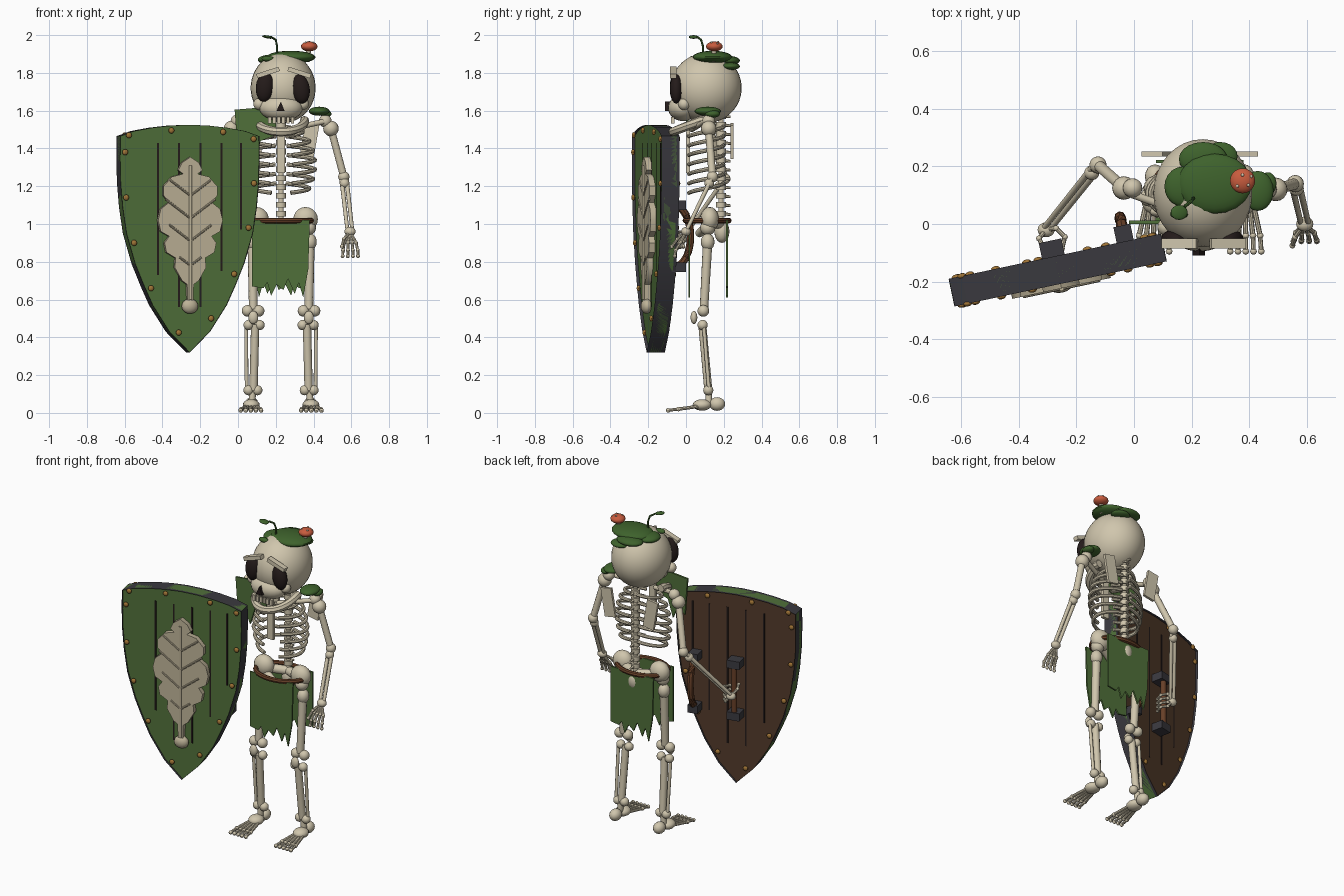
import bpy, bmesh, math
from mathutils import Vector, Matrix

if "Cube" in bpy.data.objects:
    bpy.data.objects.remove(bpy.data.objects["Cube"])

def paint(name, r, g, b):
    m = bpy.data.materials.new(name)
    m.diffuse_color = [((c / 255 + 0.055) / 1.055) ** 2.4 for c in (r, g, b)] + [1]
    m.use_nodes = True
    m.node_tree.nodes["Principled BSDF"].inputs["Base Color"].default_value = m.diffuse_color
    return m

BONE = paint("bone", 208, 198, 173)
TAN = paint("carved_tan", 190, 179, 152)
CLOTH = paint("cloth_green", 80, 112, 58)
MOSS = paint("moss_green", 62, 98, 44)
IRON = paint("dark_iron", 58, 57, 63)
WOOD = paint("wood_brown", 82, 58, 42)
LEATHER = paint("leather_brown", 104, 64, 40)
GOLD = paint("brass", 160, 116, 54)
BLACK = paint("hollow_black", 36, 27, 26)
RED = paint("mushroom_red", 200, 92, 62)

CX = 0.228                                            # body centre line
SHIELD = Matrix.Translation((-0.265, -0.16, 0)) @ Matrix.Rotation(math.radians(12), 4, 'Z')

def part(name, build, mats, matrix=None, rule=None):
    bm = bmesh.new()
    build(bm)
    bmesh.ops.recalc_face_normals(bm, faces=bm.faces)
    if rule:
        for f in bm.faces:
            f.material_index = rule(f)
    me = bpy.data.meshes.new(name)
    bm.to_mesh(me)
    bm.free()
    for m in mats if isinstance(mats, list) else [mats]:
        me.materials.append(m)
    ob = bpy.data.objects.new(name, me)
    bpy.context.collection.objects.link(ob)
    if matrix:
        ob.matrix_world = matrix
    bpy.ops.object.select_all(action='DESELECT')
    ob.select_set(True)
    bpy.context.view_layer.objects.active = ob
    bpy.ops.object.shade_smooth_by_angle(angle=math.radians(40))
    return ob

def ball(bm, c, r, tilt=0, seg=16):
    r = (r, r, r) if isinstance(r, (int, float)) else r
    m = Matrix.Translation(c) @ Matrix.Rotation(math.radians(tilt), 4, 'Y') @ Matrix.Diagonal((*r, 1))
    bmesh.ops.create_uvsphere(bm, u_segments=seg, v_segments=max(6, seg * 2 // 3), radius=1, matrix=m)

def rod(bm, a, b, r1, r2=None, seg=10):
    a, b = Vector(a), Vector(b)
    m = Matrix.Translation((a + b) / 2) @ (b - a).to_track_quat('Z', 'Y').to_matrix().to_4x4()
    bmesh.ops.create_cone(bm, cap_ends=True, segments=seg, radius1=r1,
                          radius2=r1 if r2 is None else r2, depth=(b - a).length, matrix=m)

def bone(bm, a, b, r, knob):
    rod(bm, a, b, r)
    ball(bm, a, knob)
    ball(bm, b, knob)

def box(bm, c, size, tilt=0):
    m = Matrix.Translation(c) @ Matrix.Rotation(math.radians(tilt), 4, 'Y') @ Matrix.Diagonal((*size, 1))
    bmesh.ops.create_cube(bm, size=1, matrix=m)

def tube(bm, pts, r, closed=False, seg=8):
    pts, n, rings = [Vector(p) for p in pts], len(pts), []
    for i, p in enumerate(pts):
        t = pts[(i + 1) % n] - pts[i - 1] if closed else pts[min(i + 1, n - 1)] - pts[max(i - 1, 0)]
        side = t.cross(Vector((0.01, 0.02, 1))).normalized() if abs(t.normalized().z) < 0.95 else t.cross(Vector((1, 0, 0))).normalized()
        up = side.cross(t).normalized()
        rings.append([bm.verts.new(p + r * (math.cos(a) * side + math.sin(a) * up))
                      for a in (2 * math.pi * k / seg for k in range(seg))])
    for i in range(n if closed else n - 1):
        A, B = rings[i], rings[(i + 1) % n]
        for k in range(seg):
            bm.faces.new((A[k], A[k - 1], B[k - 1], B[k]))
    if not closed:
        bm.faces.new(rings[0])
        bm.faces.new(rings[-1][::-1])

def prism(bm, pts, y0, y1):
    f = bm.faces.new([bm.verts.new((x, y0, z)) for x, z in pts])
    ext = bmesh.ops.extrude_face_region(bm, geom=[f])["geom"]
    bmesh.ops.translate(bm, vec=(0, y1 - y0, 0), verts=[v for v in ext if isinstance(v, bmesh.types.BMVert)])

def mirrored(half):
    return half + [(-x, z) for x, z in reversed(half) if x > 0]

# ---- Skull ----
part("cranium", lambda bm: ball(bm, (0.239, 0.107, 1.72), (0.172, 0.188, 0.185), seg=32), BONE)

def face(bm):
    ball(bm, (CX, -0.015, 1.615), (0.115, 0.08, 0.07), seg=24)               # muzzle
    for s in (-1, 1):
        ball(bm, (CX + s * 0.115, -0.01, 1.635), 0.032)                      # cheeks
        box(bm, (CX + 0.014 + s * 0.083, -0.068, 1.802), (0.125, 0.035, 0.024), s * 18)  # brows
    for i in range(6):
        box(bm, (CX - 0.06 + i * 0.024, -0.07, 1.55), (0.017, 0.02, 0.035))  # teeth
part("face_bones", face, BONE)
jaw = [(CX + 0.125 * math.sin(a), 0.08 - 0.15 * math.cos(a), 1.548 - 0.06 * max(0, math.cos(a)))
       for a in (math.radians(d) for d in range(-100, 101, 10))]
part("jaw", lambda bm: tube(bm, jaw, 0.024), BONE)

def sockets(bm):
    ball(bm, (0.142, -0.052, 1.725), (0.048, 0.034, 0.078), 6)
    ball(bm, (0.332, -0.052, 1.715), (0.048, 0.034, 0.078), -8)
    prism(bm, [(0.203, 1.597), (0.247, 1.597), (0.227, 1.648)], -0.11, -0.06)
part("eye_sockets_and_nose", sockets, BLACK)

# ---- Moss, sprout and mushroom ----
def moss(bm):
    for c, r in (((0.28, 0.14, 1.883), (0.13, 0.105, 0.034)), ((0.24, 0.225, 1.865), (0.085, 0.06, 0.025)),
                 ((0.17, 0.13, 1.87), (0.065, 0.07, 0.026)), ((0.30, 0.235, 1.835), (0.06, 0.05, 0.02)),
                 ((0.157, 0.035, 1.875), (0.032, 0.018, 0.015)), ((0.43, 0.115, 1.597), (0.055, 0.07, 0.024)),
                 ((0.465, 0.14, 1.583), (0.03, 0.04, 0.02))):
        ball(bm, c, r, seg=20)
    tube(bm, [(0.205, 0.09, 1.88), (0.207, 0.09, 1.94), (0.2, 0.08, 1.975), (0.175, 0.06, 1.99)], 0.006)
    ball(bm, (0.157, 0.04, 1.99), (0.03, 0.026, 0.008), 10)
part("moss_and_sprout", moss, MOSS)
part("mushroom_cap", lambda bm: ball(bm, (0.377, 0.15, 1.94), (0.044, 0.044, 0.026), seg=20), RED)

def mushroom_stem(bm):
    rod(bm, (0.365, 0.145, 1.86), (0.377, 0.15, 1.935), 0.013)
    for dx, dy, dz in ((0.02, -0.015, 0.02), (-0.018, -0.018, 0.02), (0.0, 0.02, 0.023), (0.03, 0.015, 0.014)):
        ball(bm, (0.377 + dx, 0.15 + dy, 1.94 + dz), 0.006, seg=8)
part("mushroom_stem_and_spots", mushroom_stem, BONE)

# ---- Torso ----
def spine(bm):
    for i in range(12):
        z = 1.04 + i * 0.047
        rod(bm, (CX, 0.185, z), (CX, 0.185, z + 0.03), 0.027)
        rod(bm, (CX, 0.19, z + 0.015), (CX, 0.235, z + 0.01), 0.01, 0.007, 6)
    rod(bm, (CX, 0.185, 1.0), (CX, 0.185, 1.6), 0.014)
part("spine", spine, BONE)

def ribs(bm):
    for i, rx in enumerate((0.115, 0.15, 0.17, 0.18, 0.18, 0.17, 0.15)):
        for s in (-1, 1):
            tube(bm, [(CX + s * rx * math.cos(a), 0.105 + 0.095 * math.sin(a), 1.515 - i * 0.05 - 0.05 * k / 12)
                      for k, a in enumerate(math.radians(80 - 12.5 * k) for k in range(13))], 0.011)
    box(bm, (CX, 0.01, 1.39), (0.042, 0.02, 0.24))                          # breastbone
part("rib_cage", ribs, BONE)

def shoulder_bones(bm):
    for s in (-1, 1):
        rod(bm, (CX + s * 0.03, 0.03, 1.5), (CX + s * 0.24, 0.105, 1.545), 0.014)
        box(bm, (CX + s * 0.15, 0.243, 1.44), (0.075, 0.016, 0.18), s * 10)
part("collarbones_and_shoulder_blades", shoulder_bones, BONE)

def pelvis(bm):
    for s in (-1, 1):
        ball(bm, (CX + s * 0.13, 0.125, 1.025), (0.065, 0.05, 0.065))
        rod(bm, (CX + s * 0.13, 0.12, 1.0), (CX, 0.07, 0.95), 0.022)
        rod(bm, (CX + s * 0.13, 0.13, 1.01), (CX, 0.185, 1.0), 0.028)
    ball(bm, (CX, 0.19, 0.96), (0.045, 0.04, 0.06))
part("pelvis", pelvis, BONE)
part("belt", lambda bm: tube(bm, [(CX + 0.162 * math.cos(a), 0.112 + 0.115 * math.sin(a), 1.018)
     for a in (math.tau * k / 32 for k in range(32))], 0.015, True), LEATHER)

# ---- Cloth ----
hem = [(0.075, 0.67), (0.135, 0.66), (0.155, 0.69), (0.175, 0.62), (0.205, 0.68), (0.24, 0.65),
       (0.265, 0.71), (0.30, 0.63), (0.322, 0.69), (0.345, 0.61), (0.372, 0.76), (0.38, 1.02), (0.075, 1.02)]
part("front_loincloth", lambda bm: prism(bm, hem, 0.012, 0.022), CLOTH)
part("back_loincloth", lambda bm: prism(bm, [(2 * CX - x, z) for x, z in hem], 0.212, 0.222), CLOTH)
part("shoulder_cloth", lambda bm: prism(bm, [(-0.018, 1.605), (0.1, 1.615), (0.2, 1.6), (0.2, 1.47),
     (0.12, 1.44), (0.085, 1.33), (0.05, 1.41), (0.0, 1.37)], 0.0, 0.012), CLOTH)

# ---- Legs ----
def leg(s):
    def build(bm):
        X = lambda d: CX + s * d
        ball(bm, (X(0.145), 0.115, 0.98), 0.04)
        ball(bm, (X(0.153), 0.115, 0.905), (0.036, 0.036, 0.045))
        rod(bm, (X(0.152), 0.115, 0.91), (X(0.147), 0.095, 0.55), 0.026, 0.023)
        for dx in (-0.028, 0.03):
            ball(bm, (X(0.147 + dx), 0.092, 0.54), 0.031)                    # knee
            ball(bm, (X(0.142 + dx), 0.088, 0.465), 0.027)
            ball(bm, (X(0.148 + dx * 0.8), 0.118, 0.12), 0.027)              # ankle
        ball(bm, (X(0.147), 0.042, 0.505), (0.026, 0.018, 0.035))            # kneecap
        rod(bm, (X(0.137), 0.086, 0.47), (X(0.146), 0.118, 0.12), 0.022)
        rod(bm, (X(0.185), 0.095, 0.45), (X(0.182), 0.122, 0.12), 0.01)
        ball(bm, (X(0.155), 0.165, 0.047), (0.035, 0.042, 0.036))            # heel
        ball(bm, (X(0.158), 0.085, 0.042), (0.045, 0.05, 0.03))
        rod(bm, (X(0.15), 0.12, 0.11), (X(0.155), 0.12, 0.05), 0.018)
        for i in range(5):
            a, b = (X(0.13 + i * 0.014), 0.07, 0.035), (X(0.11 + i * 0.025), -0.04, 0.02)
            rod(bm, a, b, 0.009, seg=8)
            rod(bm, b, (X(0.106 + i * 0.027), -0.095, 0.014), 0.008, seg=8)
            ball(bm, b, 0.012, seg=8)
            ball(bm, (X(0.106 + i * 0.027), -0.095, 0.013), 0.012, seg=8)
    return build
part("left_leg", leg(-1), BONE)
part("right_leg", leg(1), BONE)

# ---- Arms ----
def arm(shoulder, elbow, wrist, fingers):
    def build(bm):
        S, E, W = Vector(shoulder), Vector(elbow), Vector(wrist)
        ball(bm, S + Vector((-0.03 if S.x > CX else 0.03, 0, 0.04)), 0.034)
        bone(bm, S, E, 0.02, 0.03)
        ball(bm, S, 0.041)
        ball(bm, E + (W - E) * 0.12, 0.026)
        for o in (Vector((0.013, 0, 0)), Vector((-0.013, 0, 0))):
            rod(bm, E + o, W + o, 0.012, 0.01)
        ball(bm, W, (0.03, 0.026, 0.024))
        for path in fingers:
            pts = [W] + [Vector(p) for p in path]
            for a, b in zip(pts, pts[1:]):
                rod(bm, a, b, 0.008, seg=8)
                ball(bm, b, 0.0105, seg=8)
    return build
part("right_arm", arm((0.492, 0.12, 1.505), (0.56, 0.14, 1.25), (0.593, 0.0, 0.96),
     [[(0.562 + i * 0.021, -0.03, 0.9), (0.556 + i * 0.026, -0.055, 0.86), (0.554 + i * 0.027, -0.06, 0.83)]
      for i in range(4)] + [[(0.56, -0.045, 0.92), (0.55, -0.075, 0.88)]]), BONE)
part("left_arm", arm((-0.035, 0.125, 1.505), (-0.125, 0.205, 1.24), (-0.305, -0.02, 0.92),
     [[(-0.27, -0.015, 0.96 - i * 0.027), (-0.24, -0.045, 0.955 - i * 0.027), (-0.25, -0.085, 0.95 - i * 0.027)]
      for i in range(4)] + [[(-0.33, -0.05, 0.96), (-0.31, -0.09, 0.97)]]), BONE)

# ---- Shield ----
outline = mirrored([(0, 1.525), (0.1, 1.521), (0.2, 1.51), (0.3, 1.492), (0.376, 1.465), (0.377, 1.34), (0.374, 1.22),
                    (0.363, 1.09), (0.342, 0.95), (0.295, 0.79), (0.25, 0.68), (0.2, 0.57), (0.11, 0.43), (0, 0.32)])

def shield_layer(keep_rim, depth):
    def build(bm):
        f = bm.faces.new([bm.verts.new((x, -depth / 2, z)) for x, z in outline])
        ring = bmesh.ops.inset_individual(bm, faces=[f], thickness=0.058)["faces"]
        bmesh.ops.delete(bm, geom=[f] if keep_rim else ring, context='FACES')
        ext = bmesh.ops.extrude_face_region(bm, geom=bm.faces[:])["geom"]
        bmesh.ops.translate(bm, vec=(0, depth, 0), verts=[v for v in ext if isinstance(v, bmesh.types.BMVert)])
    return build
part("shield_rim", shield_layer(True, 0.098), IRON, SHIELD)
part("shield_panel", shield_layer(False, 0.066), [CLOTH, WOOD], SHIELD, lambda f: int(f.normal.y > 0.5))

def grooves(bm):
    for x, z0 in ((-0.17, 0.73), (-0.055, 0.56), (0.06, 0.56), (0.175, 0.75), (0.28, 0.97)):
        box(bm, (x, 0, (z0 + 1.43) / 2), (0.01, 0.07, 1.43 - z0))
part("plank_grooves", grooves, BLACK, SHIELD)

def rivets(bm):
    for x, z in ((-0.33, 1.47), (-0.1, 1.495), (0.18, 1.487), (0.345, 1.45), (-0.35, 1.38), (0.347, 1.215), (-0.345, 1.14),
                 (0.318, 0.98), (-0.302, 0.9), (-0.21, 0.66), (0.24, 0.735), (0.115, 0.5), (-0.06, 0.425)):
        for y in (-0.049, 0.049):
            ball(bm, (x, y, z), (0.016, 0.01, 0.016), seg=10)
part("rivets", rivets, GOLD, SHIELD)

# Oak leaf emblem
leaf = mirrored([(0, 1.355), (0.045, 1.325), (0.065, 1.285), (0.04, 1.265), (0.1, 1.25), (0.145, 1.2), (0.145, 1.15),
                 (0.115, 1.115), (0.16, 1.08), (0.175, 1.02), (0.16, 0.96), (0.115, 0.935), (0.14, 0.9), (0.13, 0.85),
                 (0.08, 0.82), (0.085, 0.77), (0.045, 0.7), (0.018, 0.68), (0.015, 0.58), (0, 0.575)])

def emblem(bm):
    prism(bm, leaf, -0.065, -0.03)
    ball(bm, (0, -0.05, 0.565), (0.045, 0.03, 0.04))
part("oak_leaf", emblem, TAN, SHIELD)

def veins(bm):
    rod(bm, (0, -0.066, 1.31), (0, -0.066, 0.6), 0.008)
    for z, w in ((1.15, 0.11), (1.03, 0.135), (0.91, 0.115), (0.78, 0.06)):
        for s in (-1, 1):
            rod(bm, (0, -0.065, z), (s * w, -0.065, z + 0.75 * w), 0.006, seg=8)
part("leaf_veins", veins, TAN, SHIELD)

# Grip and arm strap behind the shield
def brackets(bm):
    for x, size in ((-0.005, 0.08), (0.25, 0.06)):
        for z in (0.77, 1.1):
            box(bm, (x, 0.065, z), (size, 0.08, 0.05))
part("grip_brackets", brackets, IRON, SHIELD)

def straps(bm):
    rod(bm, (-0.005, 0.085, 0.76), (-0.005, 0.085, 1.11), 0.017)
    tube(bm, [(0.25, 0.05 + 0.085 * math.sin(a), 0.935 - 0.16 * math.cos(a))
              for a in (math.pi * k / 12 for k in range(13))], 0.02)
part("grip_and_strap", straps, LEATHER, SHIELD)
